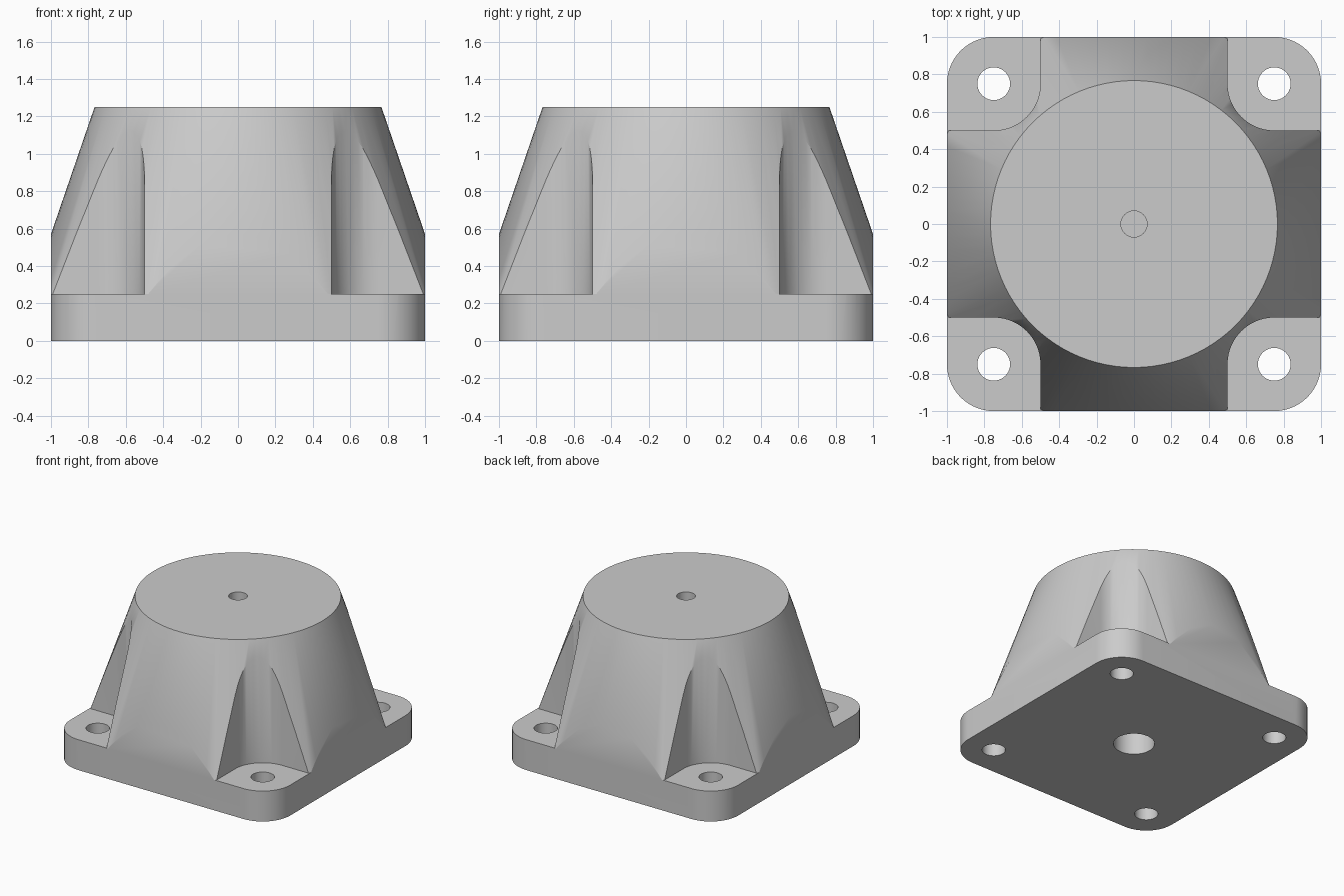
import bpy, bmesh
from math import cos, sin, pi, radians

cube = bpy.data.objects.get("Cube")
if cube:
    bpy.data.objects.remove(cube, do_unlink=True)

PLATE, TOP = 0.25, 1.25          # plate thickness, total height
R_TOP, R_LOW = 0.767, 1.11       # cone radius at the top and at the plate
SIDES = 96

grey = bpy.data.materials.new("light grey")
grey.use_nodes = True
grey.diffuse_color = (0.6, 0.6, 0.6, 1)
grey.node_tree.nodes["Principled BSDF"].inputs["Base Color"].default_value = grey.diffuse_color


def make_object(name, bm):
    bmesh.ops.recalc_face_normals(bm, faces=bm.faces)
    mesh = bpy.data.meshes.new(name)
    bm.to_mesh(mesh)
    bm.free()
    obj = bpy.data.objects.new(name, mesh)
    mesh.materials.append(grey)
    bpy.context.collection.objects.link(obj)
    return obj


def prism(name, outline, z0, z1):
    bm = bmesh.new()
    base = bm.faces.new([bm.verts.new((x, y, z0)) for x, y in outline])
    side = bmesh.ops.extrude_face_region(bm, geom=[base], use_keep_orig=True)
    verts = [v for v in side["geom"] if isinstance(v, bmesh.types.BMVert)]
    bmesh.ops.translate(bm, verts=verts, vec=(0, 0, z1 - z0))
    return make_object(name, bm)


def rounded_square(cx, cy, half, r, steps=14):
    points = []
    for q, (sx, sy) in enumerate([(1, 1), (-1, 1), (-1, -1), (1, -1)]):
        for i in range(steps + 1):
            a = (q + i / steps) * pi / 2
            points.append((cx + sx * (half - r) + r * cos(a), cy + sy * (half - r) + r * sin(a)))
    return points


def circle(cx, cy, r, n=40):
    return [(cx + r * cos(2 * pi * i / n), cy + r * sin(2 * pi * i / n)) for i in range(n)]


def revolved_ring(name, profile):
    bm = bmesh.new()
    loops = [[bm.verts.new((r * cos(2 * pi * i / SIDES), r * sin(2 * pi * i / SIDES), z))
              for r, z in profile] for i in range(SIDES)]
    n = len(profile)
    for i in range(SIDES):
        a, b = loops[i], loops[(i + 1) % SIDES]
        for j in range(n):
            k = (j + 1) % n
            bm.faces.new((a[j], b[j], b[k], a[k]))
    return make_object(name, bm)


def cut(target, cutter):
    mod = target.modifiers.new("cut", 'BOOLEAN')
    mod.operation, mod.solver, mod.object = 'DIFFERENCE', 'EXACT', cutter
    bpy.context.view_layer.objects.active = target
    bpy.ops.object.modifier_apply(modifier=mod.name)
    bpy.data.objects.remove(cutter, do_unlink=True)


# Rounded square block, tapered to a cone above the plate
mount = prism("mount_body", rounded_square(0, 0, 1, 0.25), 0, TOP)
slope = R_LOW - R_TOP
cut(mount, revolved_ring("taper_cutter", [
    (R_LOW, PLATE), (R_TOP - 0.1 * slope, TOP + 0.1), (1.7, TOP + 0.1), (1.7, PLATE)]))

# Corner pockets with a bolt hole in each foot
for sx in (-1, 1):
    for sy in (-1, 1):
        cut(mount, prism("pocket_cutter", rounded_square(sx, sy, 0.5, 0.25), PLATE, TOP + 0.2))
        cut(mount, prism("bolt_cutter", circle(0.75 * sx, 0.75 * sy, 0.0875), -0.1, PLATE + 0.1))

# Blind centre holes, small above and wide below
cut(mount, prism("top_hole_cutter", circle(0, 0, 0.07), TOP - 0.4, TOP + 0.1))
cut(mount, prism("bottom_hole_cutter", circle(0, 0, 0.155), -0.1, 0.45))

# Smooth shading with sharp edges kept
bpy.ops.object.select_all(action='DESELECT')
mount.select_set(True)
bpy.context.view_layer.objects.active = mount
bpy.ops.object.shade_smooth_by_angle(angle=radians(30))
